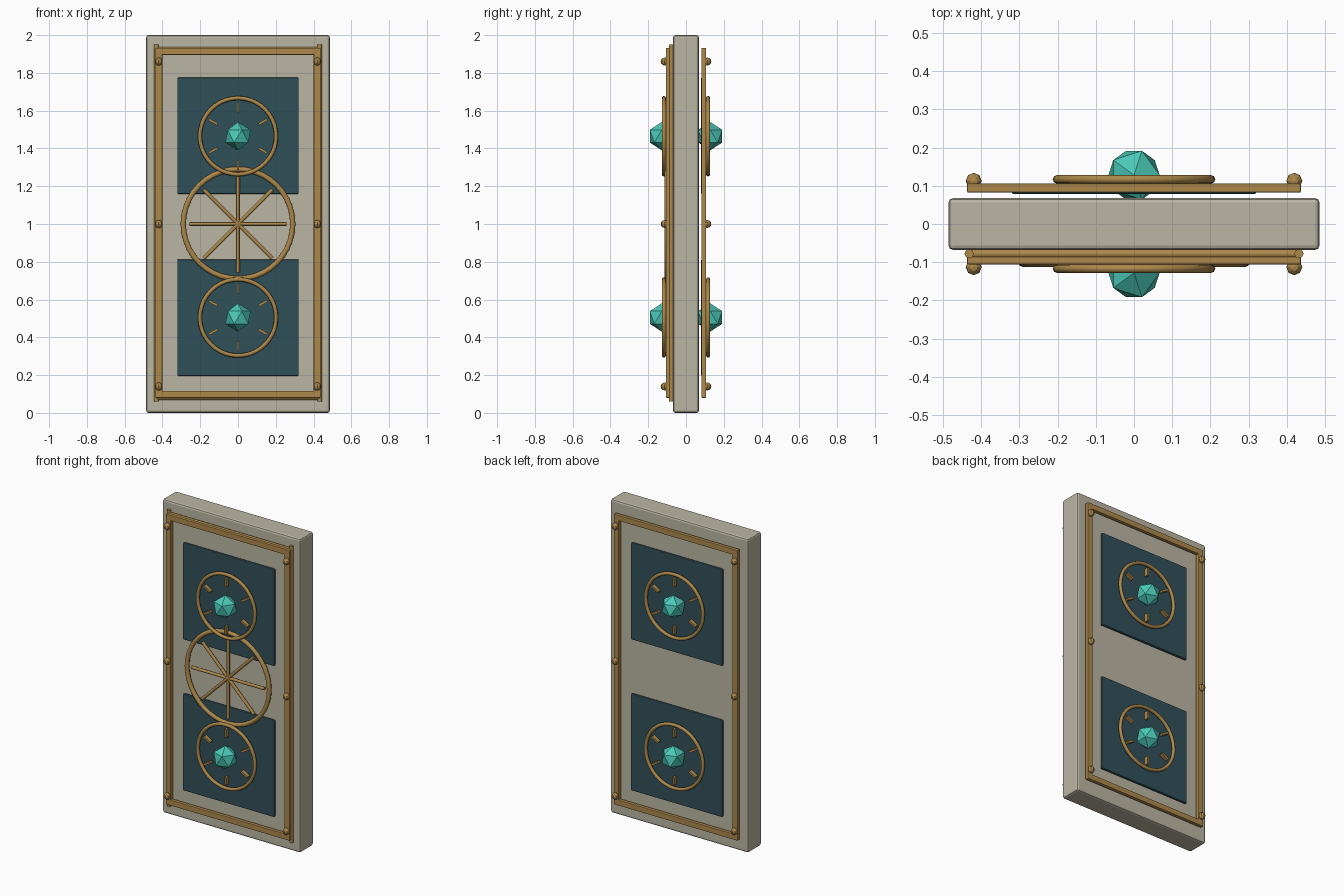
import bpy
from math import pi, sin, cos, radians

if "Cube" in bpy.data.objects:
    bpy.data.objects.remove(bpy.data.objects["Cube"])


def material(name, rgb):
    m = bpy.data.materials.new(name)
    m.diffuse_color = (*rgb, 1)
    m.use_nodes = True
    m.node_tree.nodes["Principled BSDF"].inputs["Base Color"].default_value = m.diffuse_color
    return m


STONE = material("stone", (0.50, 0.47, 0.37))
TEAL = material("dark_teal", (0.03, 0.08, 0.10))
BRASS = material("brass", (0.42, 0.25, 0.07))
GEM = material("gem", (0.07, 0.58, 0.48))


def finish(name, mat, smooth=False):
    ob = bpy.context.object
    ob.name = name
    ob.data.materials.append(mat)
    if smooth:
        bpy.ops.object.shade_smooth_by_angle(angle=radians(50))
    return ob


def box(name, loc, size, mat, bevel=0.0, rot_y=0.0):
    bpy.ops.mesh.primitive_cube_add(size=1, location=loc)
    ob = bpy.context.object
    ob.scale = size
    bpy.ops.object.transform_apply(location=False, rotation=False, scale=True)
    ob.rotation_euler.y = rot_y
    if bevel:
        b = ob.modifiers.new("bevel", 'BEVEL')
        b.width = bevel
        b.segments = 2
    return finish(name, mat)


def rod(name, loc, length, radius, rot_y, mat=BRASS):
    bpy.ops.mesh.primitive_cylinder_add(vertices=8, radius=radius, depth=length,
                                        location=loc, rotation=(0, rot_y, 0))
    return finish(name, mat, True)


def ring(name, loc, major, minor):
    bpy.ops.mesh.primitive_torus_add(major_segments=40, minor_segments=8,
                                     major_radius=major, minor_radius=minor,
                                     location=loc, rotation=(pi / 2, 0, 0))
    return finish(name, BRASS, True)


# Door slab
box("door_slab", (0, 0, 1), (0.972, 0.136, 2.0), STONE, 0.012)

# Details shared by both faces
for side, s in (("front", -1), ("back", 1)):
    # Flat rectangular trim
    for x in (-0.419, 0.419):
        box(side + "_trim_upright", (x, s * 0.094, 1.006), (0.036, 0.023, 1.852), BRASS, 0.003)
    for z in (0.098, 1.914):
        box(side + "_trim_rail", (0, s * 0.094, z), (0.87, 0.023, 0.036), BRASS, 0.003)

    # Rivets
    for x in (-0.42, 0.42):
        for z in (0.14, 1.0, 1.86):
            bpy.ops.mesh.primitive_uv_sphere_add(segments=8, ring_count=6, radius=0.021,
                                                 location=(x, s * 0.113, z))
            finish(side + "_rivet", BRASS)

    # Inset panels with dial ring, tick marks and crystal
    for pz, z in ((0.504, 0.505), (1.467, 1.465)):
        box(side + "_panel", (0, s * 0.088, pz), (0.642, 0.018, 0.616), TEAL, 0.005)
        ring(side + "_dial_ring", (0, s * 0.117, z), 0.202, 0.011)
        for k in range(6):
            a = radians(60 * k)
            box(side + "_dial_tick", (0.152 * sin(a), s * 0.116, z + 0.152 * cos(a)),
                (0.013, 0.024, 0.052), BRASS, rot_y=a)
        bpy.ops.mesh.primitive_ico_sphere_add(subdivisions=1, radius=0.075,
                                              location=(0, s * 0.128, z))
        finish(side + "_crystal", GEM)

# Round tube frame behind the front trim
for x in (-0.432, 0.432):
    rod("tube_upright", (x, -0.078, 1.005), 1.89, 0.012, 0)
for z in (0.08, 1.925):
    rod("tube_rail", (0, -0.078, z), 0.864, 0.012, pi / 2)

# Spoked wheel on the front
ring("wheel_rim", (0, -0.099, 1.0), 0.29, 0.014)
for k in range(4):
    rod("wheel_spoke", (0, -0.099, 1.0), 0.515, 0.010, k * pi / 4)
